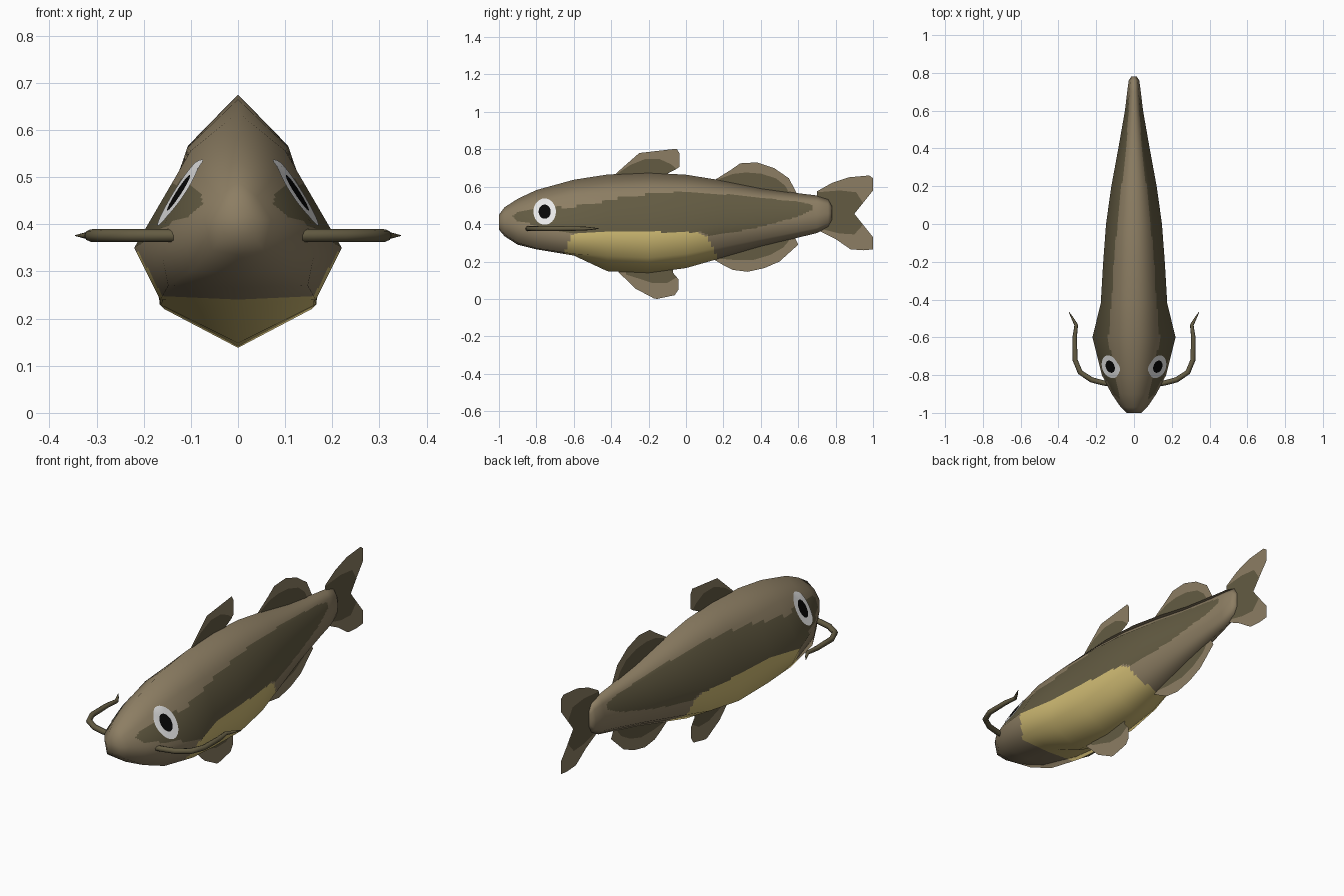
import bpy, math
from mathutils import Vector
from mathutils.bvhtree import BVHTree

if "Cube" in bpy.data.objects:
    bpy.data.objects.remove(bpy.data.objects["Cube"])


def material(name, rgb):
    m = bpy.data.materials.new(name)
    m.diffuse_color = (*rgb, 1)
    m.use_nodes = True
    m.node_tree.nodes["Principled BSDF"].inputs["Base Color"].default_value = m.diffuse_color
    return m


BROWN = material("light brown", (.265, .208, .125))
OLIVE = material("dark olive", (.125, .105, .055))
YELLOW = material("belly yellow", (.62, .49, .17))
WHITE = material("eye white", (.8, .8, .8))
BLACK = material("pupil black", (.002, .002, .002))


def add_mesh(name, verts, faces, mats, indices, smooth=False):
    me = bpy.data.meshes.new(name)
    me.from_pydata(verts, [], faces)
    for m in mats:
        me.materials.append(m)
    for p, k in zip(me.polygons, indices):
        p.material_index = k
        p.use_smooth = smooth
    ob = bpy.data.objects.new(name, me)
    bpy.context.collection.objects.link(ob)
    return ob


def inside(poly, y, z):
    hit = False
    for (y1, z1), (y2, z2) in zip(poly, poly[1:] + poly[:1]):
        if (z1 > z) != (z2 > z) and y < y1 + (z - z1) * (y2 - y1) / (z2 - z1):
            hit = not hit
    return hit


# Body stations: y, top z, bottom z, upper x, widest x, widest z, lower x, lower z
STATIONS = [
    (-1.0, .45, .37, .025, .040, .41, .030, .38),
    (-.97, .49, .335, .04, .070, .41, .055, .345),
    (-.90, .535, .29, .065, .118, .40, .10, .30),
    (-.80, .582, .265, .08, .170, .38, .148, .27),
    (-.60, .637, .232, .10, .220, .35, .165, .24),
    (-.42, .665, .148, .108, .176, .36, .166, .23),
    (-.20, .675, .138, .105, .163, .36, .156, .22),
    (.00, .664, .165, .095, .148, .37, .135, .24),
    (.20, .632, .222, .075, .120, .40, .10, .28),
    (.40, .592, .28, .050, .083, .41, .065, .32),
    (.60, .565, .328, .030, .048, .43, .04, .36),
    (.70, .553, .352, .024, .036, .45, .03, .38),
    (.76, .535, .385, .019, .028, .455, .023, .405),
    (.78, .50, .42, .010, .015, .46, .012, .435)]


def ring(y, top, bot, ux, wx, wz, lx, lz):
    uz = top - .2 * (top - bot)
    half = [(ux, uz), (wx, wz), (lx, lz)]
    pts = [(0, top)] + half + [(0, bot)] + [(-x, z) for x, z in half[::-1]]
    return [Vector((x, y, z)) for x, z in pts]


def loft_faces(rows, n):
    quads = [(i * n + j, i * n + (j + 1) % n, (i + 1) * n + (j + 1) % n, (i + 1) * n + j)
             for i in range(rows - 1) for j in range(n)]
    return quads + [tuple(reversed(range(n))), tuple(range((rows - 1) * n, rows * n))]


# Coarse body gives the faceted outline and the smooth normals
coarse = [p for s in STATIONS for p in ring(*s)]
rows = len(STATIONS)
tmp = bpy.data.meshes.new("coarse")
tmp.from_pydata(coarse, [], loft_faces(rows, 8))
tmp.update()
cn = [v.normal.copy() for v in tmp.vertices]
bpy.data.meshes.remove(tmp)

# Split every facet finely so that the colour patches get clean borders
SUB = 12
verts, normals = [], []
for r in range((rows - 1) * SUB + 1):
    i = min(r // SUB, rows - 2)
    u = r / SUB - i
    for c in range(8 * SUB):
        j, v = c // SUB, (c % SUB) / SUB
        k = (j + 1) % 8

        def mix(a):
            return (a[i * 8 + j].lerp(a[i * 8 + k], v)).lerp(
                a[i * 8 + 8 + j].lerp(a[i * 8 + 8 + k], v), u)
        verts.append(mix(coarse))
        normals.append(mix(cn).normalized())
faces = loft_faces((rows - 1) * SUB + 1, 8 * SUB)

# Colour patches in side view (y, z)
FLANK = [(-.93, .44), (-.90, .465), (-.8, .48), (-.6, .495), (-.5, .505), (-.38, .535),
         (-.2, .56), (0, .575), (.2, .56), (.4, .54), (.6, .52), (.67, .505), (.68, .48),
         (.6, .44), (.4, .385), (.2, .345), (.12, .34), (.08, .355), (-.6, .355),
         (-.7, .37), (-.8, .395), (-.9, .415)]
BELLY = [(-.605, .35), (-.57, .36), (.07, .356), (.11, .335), (.135, .29), (.16, .24),
         (.17, .1), (-.65, .1), (-.65, .25)]
paint = []
for f in faces:
    cy = sum(verts[q].y for q in f) / len(f)
    cz = sum(verts[q].z for q in f) / len(f)
    paint.append(2 if inside(BELLY, cy, cz) else 1 if inside(FLANK, cy, cz) else 0)
body = add_mesh("body", verts, faces, [BROWN, OLIVE, YELLOW], paint, True)
body.data.normals_split_custom_set_from_vertices([tuple(n) for n in normals])

# Eyes: thin round plates laid on the head
tree = BVHTree.FromPolygons(verts, faces)
SEG, RINGS = 32, [.02, .28, .54, .78, 1]
for side, label in ((1, "right"), (-1, "left")):
    pts = []
    for f in RINGS:
        for s in range(SEG):
            a = 2 * math.pi * s / SEG
            o = Vector((side, -.755 + .06 * f * math.cos(a), .465 + .07 * f * math.sin(a)))
            hit, nrm, _, _ = tree.ray_cast(o, Vector((-side, 0, 0)))
            pts.append(hit + nrm * .003)
    fs = [(i * SEG + s, (i + 1) * SEG + s, (i + 1) * SEG + (s + 1) % SEG, i * SEG + (s + 1) % SEG)
          for i in range(len(RINGS) - 1) for s in range(SEG)] + [tuple(range(SEG))]
    ids = [0 if i < 2 else 1 for i in range(len(RINGS) - 1) for s in range(SEG)] + [0]
    if side < 0:
        fs = [f[::-1] for f in fs]
    add_mesh(label + "_eye", pts, fs, [BLACK, WHITE], ids, True)

# Barbels: tapered tubes sweeping back from the mouth corners
PATH = [(.13, -.845), (.16, -.842), (.225, -.825), (.285, -.785), (.312, -.72),
        (.314, -.60), (.306, -.535), (.325, -.50), (.345, -.465)]
for side, label in ((1, "right"), (-1, "left")):
    cu = bpy.data.curves.new(label + "_barbel", 'CURVE')
    cu.dimensions = '3D'
    cu.bevel_depth = .014
    cu.bevel_resolution = 2
    cu.use_fill_caps = True
    sp = cu.splines.new('POLY')
    sp.points.add(len(PATH) - 1)
    for n, (p, (x, y)) in enumerate(zip(sp.points, PATH)):
        p.co = (side * x, y, .376, 1)
        p.radius = (1, 1, 1, 1, .95, .85, .7, .45, .08)[n]
    cu.materials.append(OLIVE)
    ob = bpy.data.objects.new(label + "_barbel", cu)
    bpy.context.collection.objects.link(ob)


# Fins: paper-thin sheets on the centre plane with a dark patch on each side
def fin(name, outer, inner):
    pts = [(0, y, z) for y, z in outer]
    fs = [tuple(range(len(outer)))]
    for x in (.002, -.002):
        n = len(pts)
        pts += [(x, y, z) for y, z in inner]
        order = tuple(range(n, n + len(inner)))
        fs.append(order if x < 0 else order[::-1])
    add_mesh(name, pts, fs, [BROWN, OLIVE], [0, 1, 1])


fin("front_dorsal_fin",
    [(-.38, .64), (-.38, .665), (-.33, .71), (-.25, .78), (-.05, .803), (-.036, .78),
     (-.036, .705), (-.06, .69), (-.10, .67), (-.10, .64)],
    [(-.37, .64), (-.37, .668), (-.30, .715), (-.22, .747), (-.14, .747), (-.08, .72),
     (-.05, .695), (-.10, .67), (-.10, .64)])
fin("rear_dorsal_fin",
    [(.16, .60), (.16, .64), (.24, .69), (.29, .725), (.38, .73), (.47, .70),
     (.55, .645), (.592, .565), (.58, .53)],
    [(.18, .60), (.18, .642), (.25, .668), (.32, .676), (.40, .67), (.48, .645),
     (.53, .605), (.55, .57), (.55, .53)])
fin("pelvic_fin",
    [(-.36, .18), (-.36, .142), (-.27, .055), (-.17, .002), (-.155, 0), (-.06, .02),
     (-.04, .05), (-.04, .105), (-.07, .14), (-.07, .19)],
    [(-.32, .18), (-.32, .13), (-.24, .105), (-.18, .085), (-.10, .085), (-.05, .115),
     (-.07, .14), (-.07, .19)])
fin("anal_fin",
    [(.13, .25), (.15, .21), (.20, .18), (.25, .155), (.33, .145), (.42, .165),
     (.50, .20), (.60, .29), (.58, .33), (.57, .36)],
    [(.15, .25), (.16, .217), (.26, .208), (.36, .208), (.45, .235), (.52, .275),
     (.55, .31), (.55, .36)])
fin("tail_fin",
    [(.70, .50), (.70, .575), (.78, .62), (.87, .65), (.98, .66), (1.0, .645),
     (1.0, .58), (.90, .455), (1.0, .33), (1.0, .265), (.95, .26), (.88, .265),
     (.80, .32), (.70, .37)],
    [(.70, .50), (.70, .57), (.82, .58), (.91, .57), (.945, .515), (.90, .455),
     (.945, .395), (.90, .345), (.82, .35), (.70, .38)])
